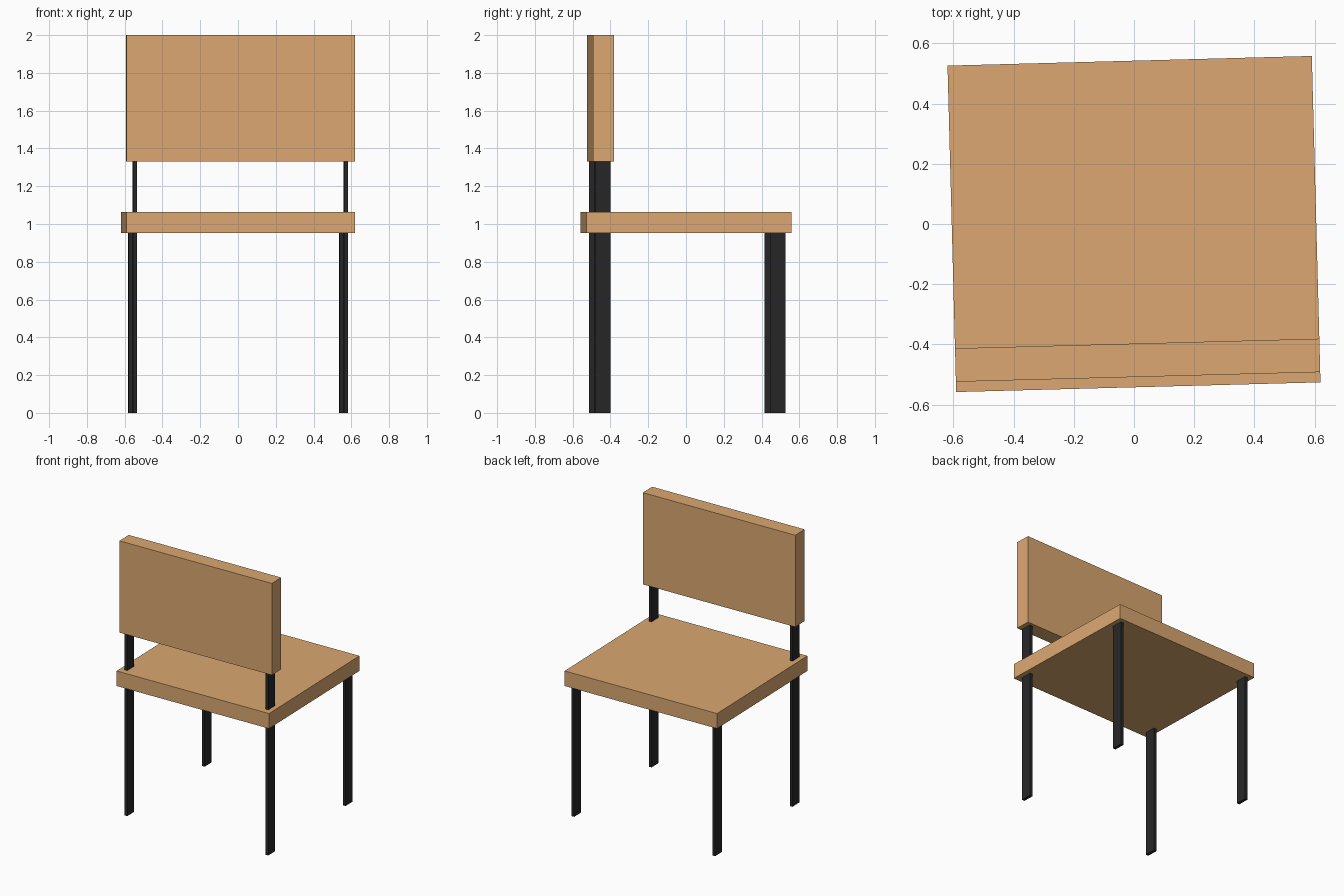
import bpy
import math
from mathutils import Matrix

if "Cube" in bpy.data.objects:
    bpy.data.objects.remove(bpy.data.objects["Cube"])

TURN = Matrix.Rotation(math.radians(1.52), 4, 'Z')  # whole chair is slightly turned


def material(name, color):
    mat = bpy.data.materials.new(name)
    mat.diffuse_color = color
    mat.use_nodes = True
    mat.node_tree.nodes["Principled BSDF"].inputs["Base Color"].default_value = mat.diffuse_color
    return mat


wood = material("wood", (0.71, 0.39, 0.165, 1))
black = material("black_metal", (0.02, 0.02, 0.02, 1))


def box(name, center, size, mat):
    bpy.ops.mesh.primitive_cube_add(size=1)
    ob = bpy.context.object
    ob.name = name
    ob.data.transform(TURN @ Matrix.Translation(center) @ Matrix.Diagonal((*size, 1)))
    ob.data.materials.append(mat)
    return ob


# Seat and backrest slabs
box("seat", (0, 0, 1.008), (1.21, 1.084, 0.11), wood)
box("backrest", (0, -0.4525, 1.665), (1.21, 0.111, 0.67), wood)

# Flat bar legs; the rear pair runs up through the seat to the backrest
for side, x in (("left", -0.559), ("right", 0.559)):
    box(f"front_leg_{side}", (x, 0.471, 0.4765), (0.021, 0.082, 0.953), black)
    box(f"rear_leg_{side}", (x, -0.457, 0.665), (0.021, 0.082, 1.33), black)
